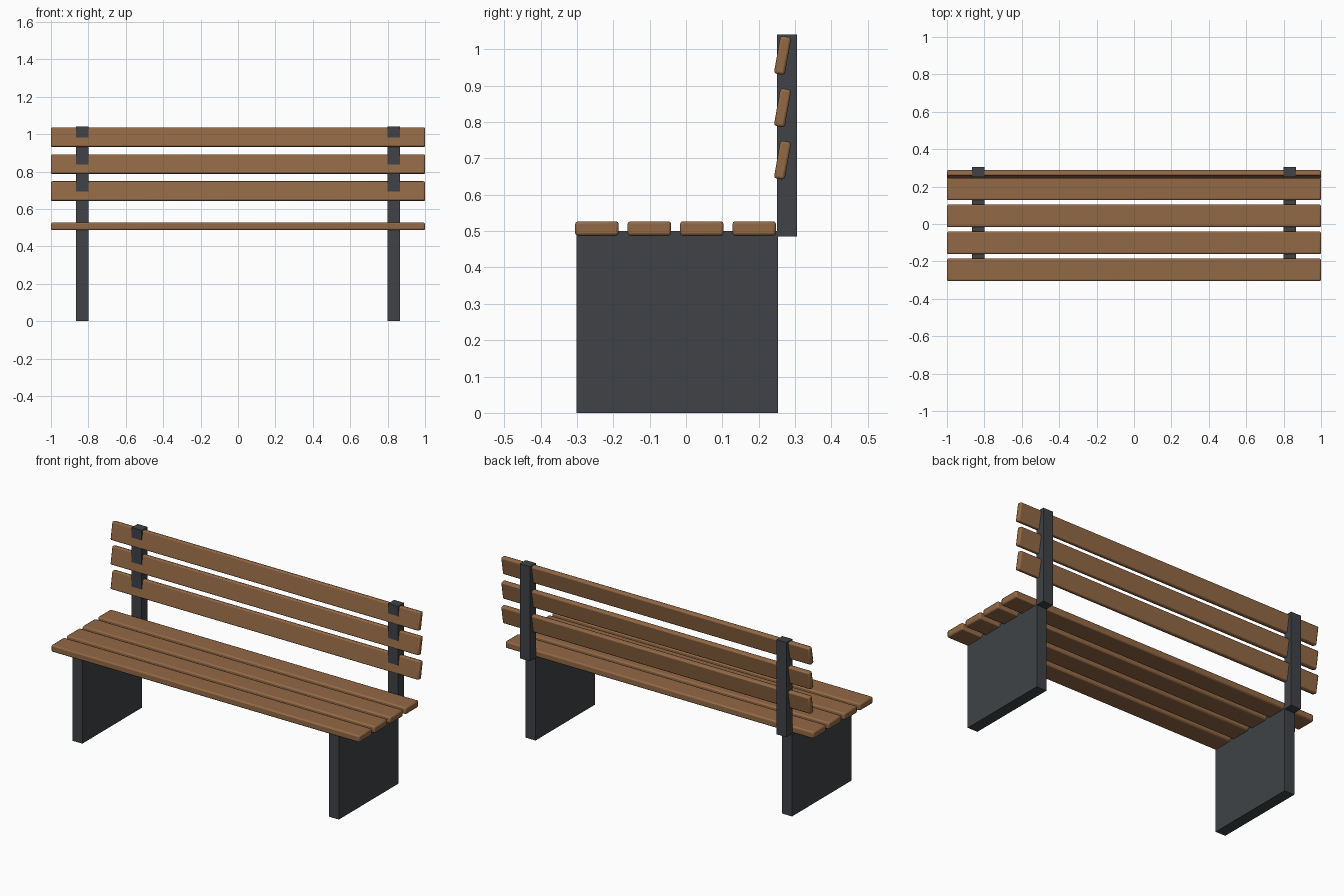
import bpy, math

if "Cube" in bpy.data.objects:
    bpy.data.objects.remove(bpy.data.objects["Cube"])

def material(name, rgb):
    m = bpy.data.materials.new(name)
    m.diffuse_color = (*rgb, 1)
    m.use_nodes = True
    m.node_tree.nodes["Principled BSDF"].inputs["Base Color"].default_value = m.diffuse_color
    return m

wood = material("wood", (0.29, 0.14, 0.06))
metal = material("dark_metal", (0.05, 0.055, 0.062))

def box(name, center, size, mat, tilt=0.0, bevel=0.0):
    bpy.ops.mesh.primitive_cube_add(size=1, location=center)
    ob = bpy.context.object
    ob.name = name
    ob.scale = size
    bpy.ops.object.transform_apply(location=False, rotation=False, scale=True)
    ob.rotation_euler.x = tilt
    ob.data.materials.append(mat)
    if bevel:
        b = ob.modifiers.new("rounded_edges", 'BEVEL')
        b.width = bevel
        b.segments = 2
        bpy.ops.object.shade_smooth_by_angle(angle=math.radians(50))
    return ob

# Side panels and back posts
for side, s in (("left", -1), ("right", 1)):
    x = s * 0.8325
    box(f"{side}_leg_panel", (x, -0.024, 0.25), (0.065, 0.553, 0.50), metal)
    box(f"{side}_back_post", (x, 0.2775, 0.7625), (0.065, 0.055, 0.555), metal)

# Seat slats
for i in range(4):
    box(f"seat_slat_{i + 1}", (0, -0.245 + i * 0.1442, 0.507), (2.0, 0.12, 0.04), wood, bevel=0.008)

# Tilted back slats
for i in range(3):
    box(f"back_slat_{i + 1}", (0, 0.2655, 0.695 + i * 0.144), (2.0, 0.03, 0.105), wood,
        tilt=math.radians(-10), bevel=0.007)
